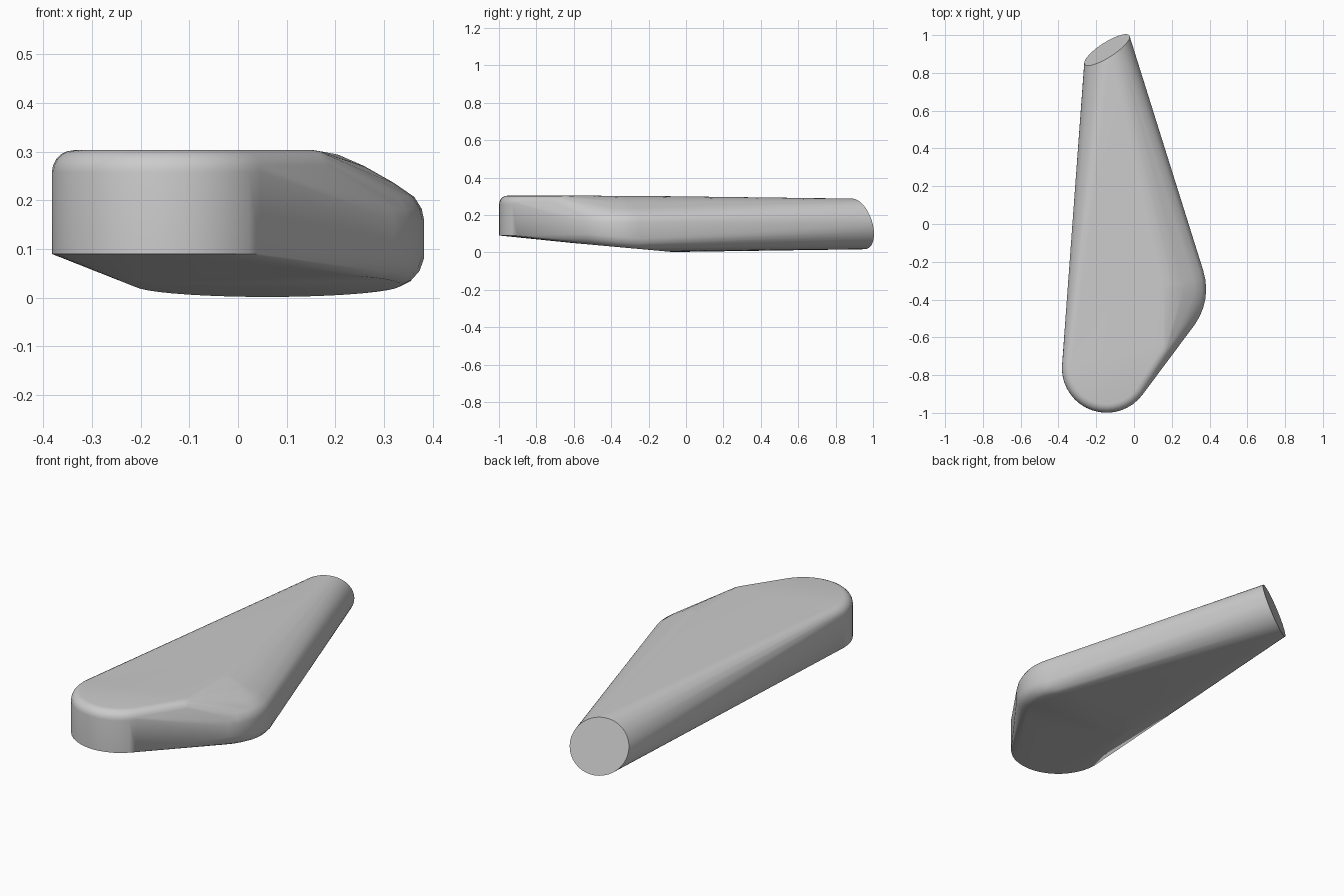
import bpy, bmesh
from math import sin, cos, pi
from mathutils import Vector

if "Cube" in bpy.data.objects:
    bpy.data.objects.remove(bpy.data.objects["Cube"])

bm = bmesh.new()
N = 40


def ring(cx, cy, r, z, slope=0.0):
    """Horizontal ring of points; slope tilts it down towards the back."""
    for i in range(N):
        a = 2 * pi * i / N
        x, y = cx + r * cos(a), cy + r * sin(a)
        bm.verts.new((x, y, max(0.0, z - slope * (y + 0.05))))


def pad(cx, cy, r, bottom=0.09, top=0.303, f=0.045):
    """Upright cylinder with a rounded top edge and a sharp bottom edge."""
    ring(cx, cy, r, bottom)
    for k in range(6):
        a = pi / 2 * k / 5
        ring(cx, cy, r - f + f * cos(a), top - f + f * sin(a))


# front pad and its short extension along the right flank
pad(-0.145, -0.762, 0.237)
pad(0.10, -0.64, 0.10)

# rounded right-hand bulge: tilted underside, soft sloping top
for r, z in ((0.275, 0.0), (0.297, 0.011), (0.313, 0.029), (0.322, 0.055)):
    ring(0.06, -0.345, r, z, 0.09)
for r, z in ((0.322, 0.16), (0.317, 0.183), (0.302, 0.207),
             (0.26, 0.236), (0.20, 0.27), (0.145, 0.294), (0.10, 0.302)):
    ring(0.06, -0.345, r, z)

# tilted round end face
centre = Vector((-0.143, 0.922, 0.152))
side = Vector((0.84, 0.54, 0)).normalized()
normal = Vector((-0.54 * 0.96, 0.84 * 0.96, 0.28)).normalized()
up = normal.cross(side)
for i in range(N):
    a = 2 * pi * i / N
    bm.verts.new(centre + 0.141 * (side * cos(a) + up * sin(a)))

# stretch one skin over all the sections
res = bmesh.ops.convex_hull(bm, input=bm.verts[:])
inner = {g for g in res["geom_interior"] + res["geom_unused"]
         if isinstance(g, bmesh.types.BMVert)}
bmesh.ops.delete(bm, geom=list(inner), context='VERTS')
bmesh.ops.dissolve_limit(bm, angle_limit=0.01, verts=bm.verts[:], edges=bm.edges[:])
bmesh.ops.recalc_face_normals(bm, faces=bm.faces[:])

mesh = bpy.data.meshes.new("tapered_body")
bm.to_mesh(mesh)
bm.free()
body = bpy.data.objects.new("tapered_body", mesh)
bpy.context.collection.objects.link(body)
bpy.context.view_layer.objects.active = body
body.select_set(True)
bpy.ops.object.shade_smooth_by_angle(angle=0.55)
